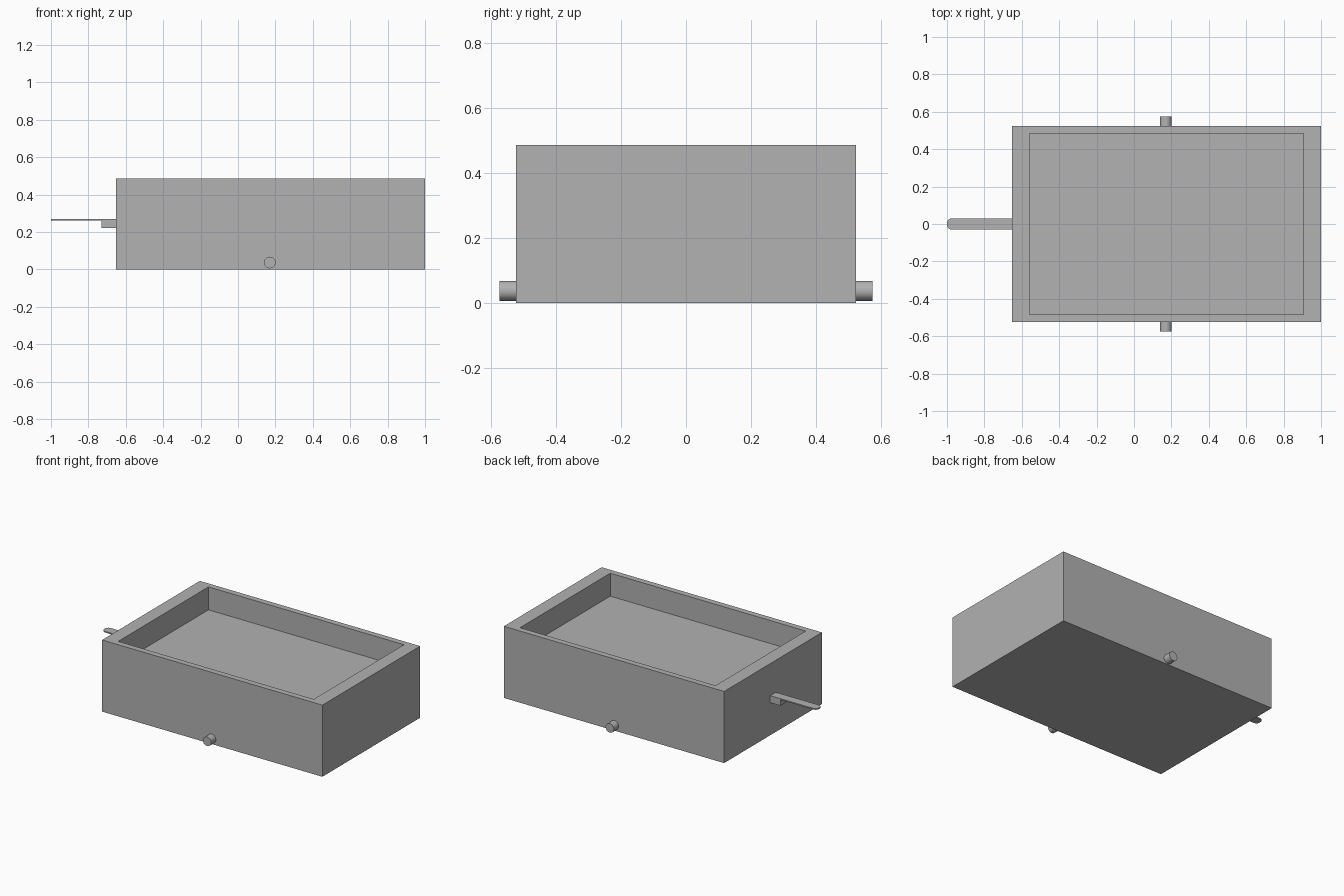
import bpy, bmesh, math
from mathutils import Matrix, Vector

cube = bpy.data.objects.get("Cube")
if cube:
    bpy.data.objects.remove(cube, do_unlink=True)

grey = bpy.data.materials.new("plain_grey")
grey.use_nodes = True
colour = (0.445, 0.445, 0.445, 1)
grey.diffuse_color = colour
grey.node_tree.nodes["Principled BSDF"].inputs["Base Color"].default_value = colour


def add_object(name, bm):
    bmesh.ops.recalc_face_normals(bm, faces=bm.faces)
    mesh = bpy.data.meshes.new(name)
    bm.to_mesh(mesh)
    bm.free()
    mesh.materials.append(grey)
    obj = bpy.data.objects.new(name, mesh)
    bpy.context.collection.objects.link(obj)
    return obj


def box_mesh(low, high):
    low, high = Vector(low), Vector(high)
    bm = bmesh.new()
    size = Matrix.Diagonal((*(high - low), 1))
    bmesh.ops.create_cube(bm, size=1, matrix=Matrix.Translation((low + high) / 2) @ size)
    return bm


# Tray: a block whose top is inset to a rim and sunk to a floor
LEFT, RIGHT, DEPTH, TOP = -0.653, 1.0, 0.524, 0.486
RIM_X, RIM_Y, FLOOR = 0.093, 0.057, 0.33
bm = box_mesh((LEFT, -DEPTH, 0), (RIGHT, DEPTH, TOP))
top = max(bm.faces, key=lambda f: f.calc_center_median().z)
bmesh.ops.inset_region(bm, faces=[top], thickness=RIM_Y)
middle = (LEFT + RIGHT) / 2
for v in top.verts:
    v.co.x = middle + math.copysign((RIGHT - LEFT) / 2 - RIM_X, v.co.x - middle)
walls = bmesh.ops.extrude_discrete_faces(bm, faces=[top])
for v in walls["faces"][0].verts:
    v.co.z = FLOOR
add_object("tray", bm)

# Pivot pins: one on each long side, low down
for side, name in ((-1, "front_pin"), (1, "back_pin")):
    bm = bmesh.new()
    place = Matrix.Translation((0.17, side * 0.54, 0.037)) @ Matrix.Rotation(math.pi / 2, 4, "X")
    bmesh.ops.create_cone(bm, cap_ends=True, segments=32, radius1=0.031, radius2=0.031,
                          depth=0.07, matrix=place)
    pin = add_object(name, bm)
    bpy.ops.object.select_all(action="DESELECT")
    pin.select_set(True)
    bpy.context.view_layer.objects.active = pin
    bpy.ops.object.shade_smooth_by_angle(angle=math.radians(35))

# Lever: a thin strip with rounded tip corners, on a small bracket
bm = box_mesh((-1, -0.03, 0.261), (LEFT, 0.03, 0.269))
tip_edges = [e for e in bm.edges if all(v.co.x < -0.9 for v in e.verts)
             and abs(e.verts[0].co.z - e.verts[1].co.z) > 0.001]
bmesh.ops.bevel(bm, geom=tip_edges, offset=0.025, segments=6, profile=0.5, affect="EDGES")
add_object("lever_strip", bm)
add_object("lever_bracket", box_mesh((-0.73, -0.03, 0.221), (LEFT, 0.03, 0.2615)))
